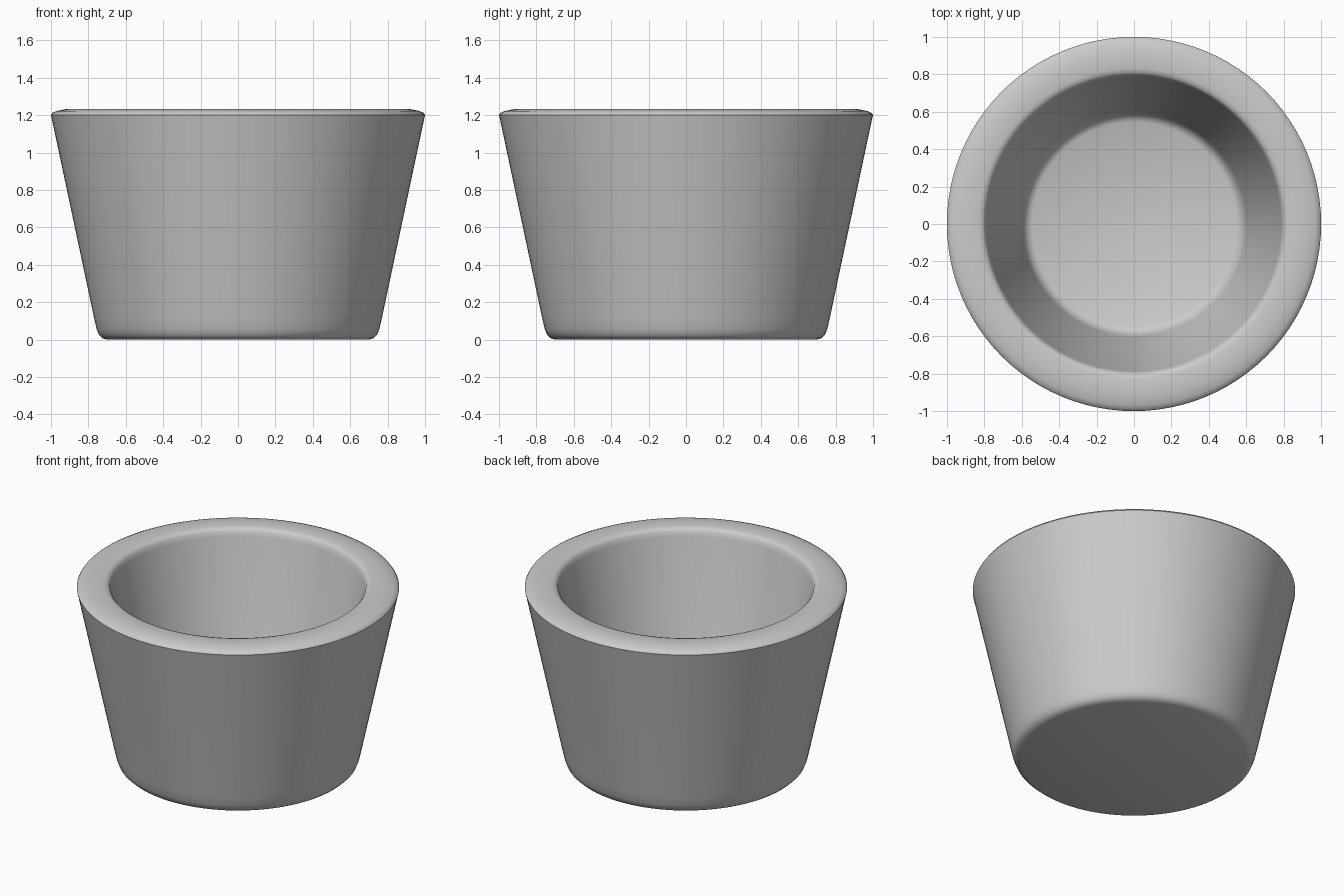
import bpy
import bmesh
import math

cube = bpy.data.objects.get("Cube")
if cube:
    bpy.data.objects.remove(cube, do_unlink=True)

# Single plain grey material
grey = bpy.data.materials.new("plain grey")
grey.use_nodes = True
colour = (0.6, 0.6, 0.6, 1.0)
grey.diffuse_color = colour
grey.node_tree.nodes["Principled BSDF"].inputs["Base Color"].default_value = colour


def lathe(name, profile, segments, material):
    """Spin a (radius, height) profile about z; both ends lie on the axis."""
    bm = bmesh.new()
    verts = [bm.verts.new((r, 0, z)) for r, z in profile]
    edges = [bm.edges.new(pair) for pair in zip(verts, verts[1:])]
    bmesh.ops.spin(bm, geom=verts + edges, cent=(0, 0, 0), axis=(0, 0, 1),
                   angle=math.tau, steps=segments)
    bmesh.ops.remove_doubles(bm, verts=bm.verts, dist=0.0001)
    bmesh.ops.recalc_face_normals(bm, faces=bm.faces)
    mesh = bpy.data.meshes.new(name)
    bm.to_mesh(mesh)
    bm.free()
    obj = bpy.data.objects.new(name, mesh)
    bpy.context.collection.objects.link(obj)
    mesh.materials.append(material)
    return obj


# Underside, rounded foot, tapered wall, soft rim, inner wall, inner floor
profile = [
    (0, 0), (0.70, 0), (0.725, 0.008), (0.743, 0.025), (0.755, 0.055),
    (0.77, 0.12), (0.995, 1.18), (1.0, 1.20), (0.992, 1.212),
    (0.97, 1.222), (0.92, 1.232), (0.83, 1.232), (0.808, 1.226),
    (0.795, 1.212), (0.787, 1.18), (0.60, 0.27), (0.588, 0.235),
    (0.57, 0.212), (0.545, 0.20), (0, 0.20),
]
cup = lathe("cup", profile, 96, grey)

bpy.ops.object.select_all(action="DESELECT")
cup.select_set(True)
bpy.context.view_layer.objects.active = cup
bpy.ops.object.shade_smooth_by_angle(angle=math.radians(40))
